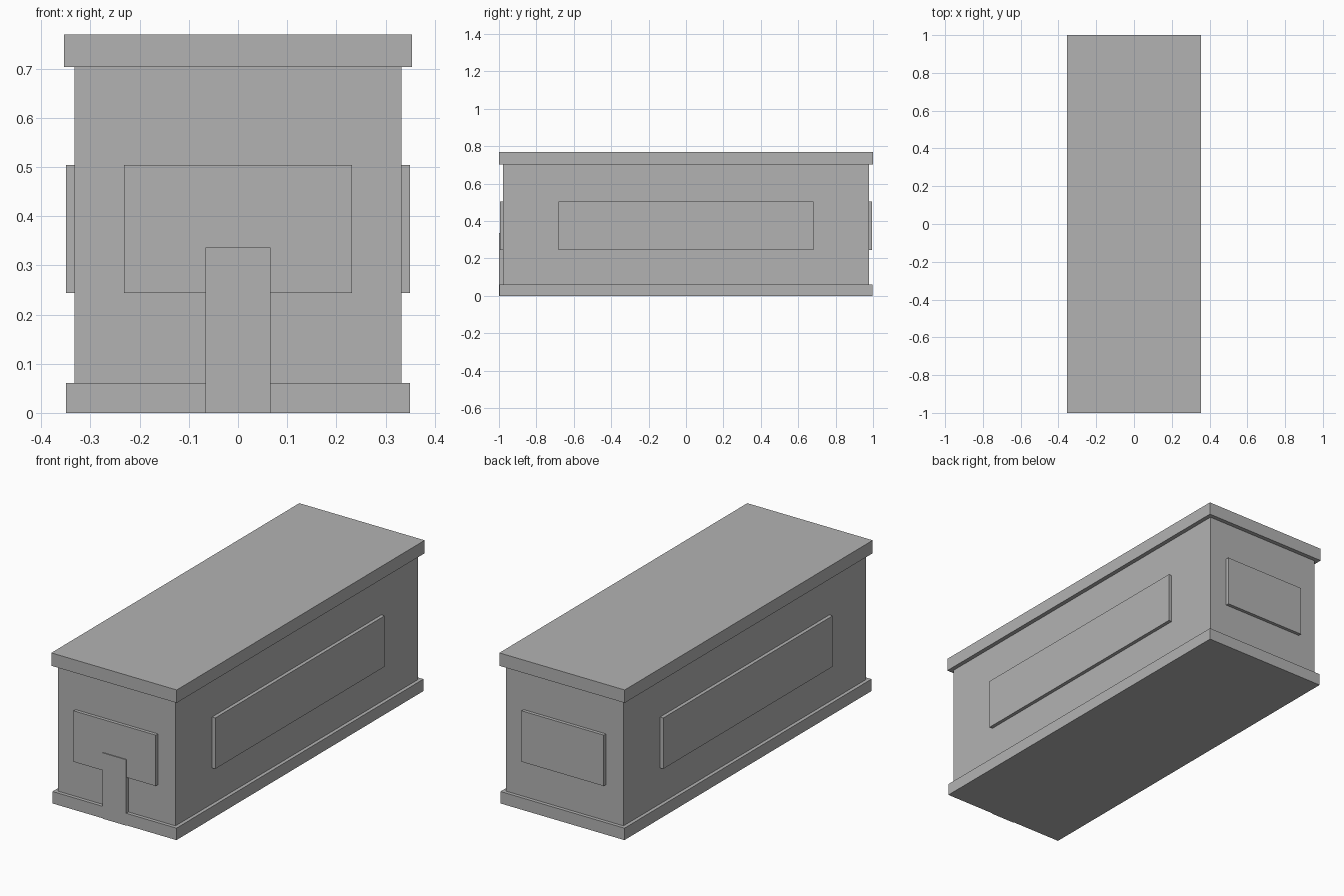
import bpy

old = bpy.data.objects.get("Cube")
if old:
    bpy.data.objects.remove(old, do_unlink=True)

# One plain stone colour for every part
stone = bpy.data.materials.new("grey_stone")
stone.use_nodes = True
colour = (0.45, 0.45, 0.45, 1)
stone.diffuse_color = colour
stone.node_tree.nodes["Principled BSDF"].inputs["Base Color"].default_value = colour


def box(name, low, high):
    """Axis-aligned block between two opposite corners."""
    bpy.ops.mesh.primitive_cube_add(size=1)
    obj = bpy.context.object
    obj.name = name
    for vert in obj.data.vertices:
        vert.co = [h if c > 0 else l for c, l, h in zip(vert.co, low, high)]
    obj.data.materials.append(stone)
    return obj


def slab(name, half_x, half_y, bottom, top):
    """Block centred on the vertical axis."""
    return box(name, (-half_x, -half_y, bottom), (half_x, half_y, top))


BODY_X, BODY_Y = 0.332, 0.978
OUT_X, OUT_Y = 0.35, 0.996
BASE_TOP, LID_BOTTOM, LID_TOP = 0.061, 0.703, 0.769
PANEL_LOW, PANEL_HIGH = 0.244, 0.504

# Chest: plinth, walls and overhanging lid
slab("base_plinth", OUT_X, OUT_Y, 0, BASE_TOP)
slab("body", BODY_X, BODY_Y, BASE_TOP, LID_BOTTOM)
slab("lid", 0.354, 1, LID_BOTTOM, LID_TOP)

# Raised panels on the long sides and the two ends
for name, s in (("left", 1), ("right", -1)):
    xs = sorted((s * BODY_X, s * OUT_X))
    box(name + "_side_panel", (xs[0], -0.683, PANEL_LOW), (xs[1], 0.683, PANEL_HIGH))
for name, s in (("front", -1), ("back", 1)):
    ys = sorted((s * BODY_Y, s * (OUT_Y - 0.001)))
    box(name + "_panel", (-0.232, ys[0], PANEL_LOW), (0.232, ys[1], PANEL_HIGH))

# Upright door slab in front of the end panel
box("front_door", (-0.066, -0.9995, 0), (0.066, -BODY_Y, 0.336))
